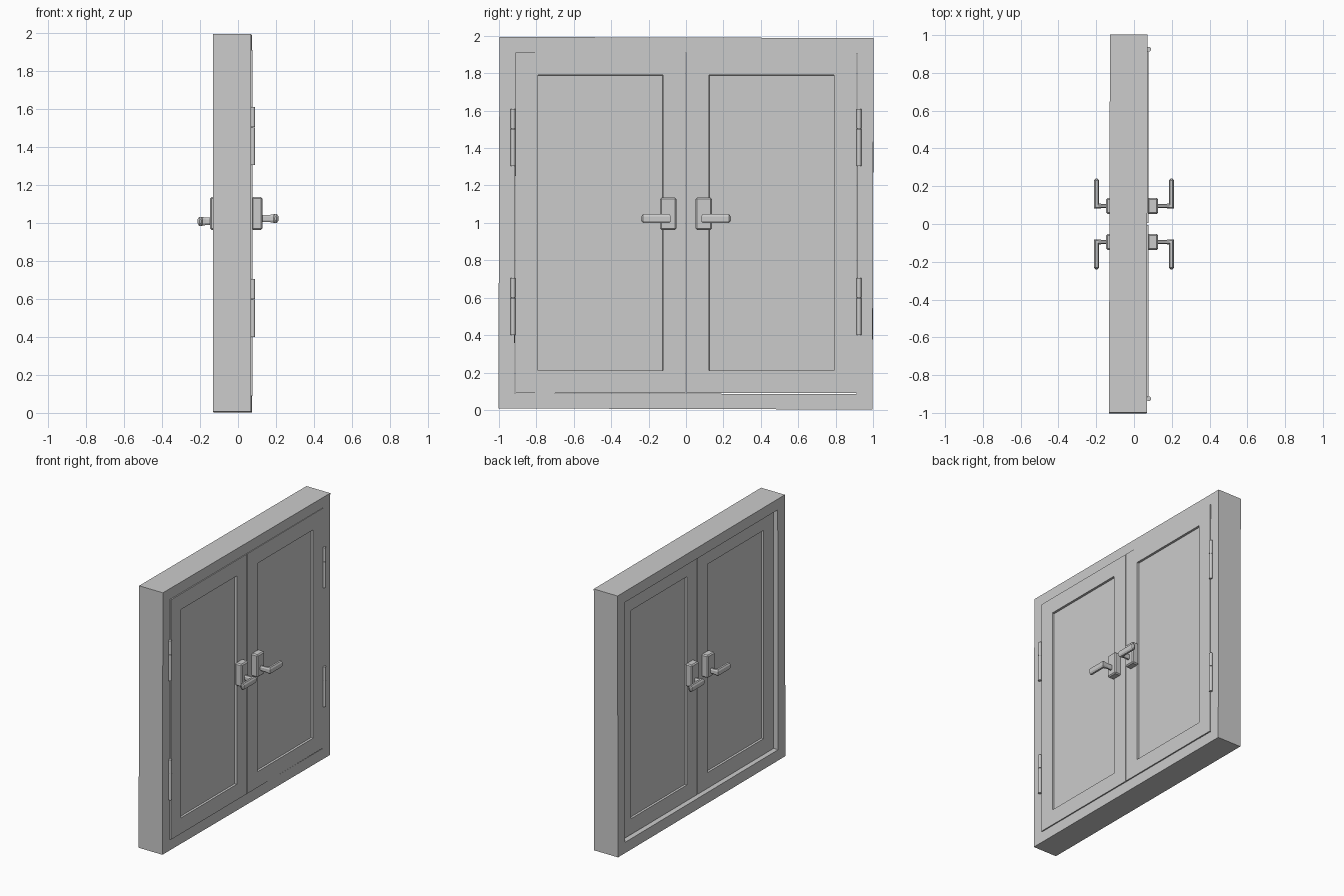
import bpy, bmesh
from mathutils import Vector, Matrix

if "Cube" in bpy.data.objects:
    bpy.data.objects.remove(bpy.data.objects["Cube"])


def make(name, bm):
    bmesh.ops.recalc_face_normals(bm, faces=bm.faces[:])
    me = bpy.data.meshes.new(name)
    bm.to_mesh(me)
    bm.free()
    ob = bpy.data.objects.new(name, me)
    bpy.context.collection.objects.link(ob)
    return ob


def box(bm, lo, hi):
    lo, hi = Vector(lo), Vector(hi)
    m = Matrix.Translation((lo + hi) / 2) @ Matrix.Diagonal((*(hi - lo), 1))
    return bmesh.ops.create_cube(bm, size=1, matrix=m)


# Frame: rectangular ring profile extruded through its depth, very slightly askew
bm = bmesh.new()
rings = []
for x in (-0.13, 0.07):
    for hy, hz in ((1.0, 0.993), (0.914, 0.911)):
        rings.append([bm.verts.new((x, sy * hy, sz * hz))
                      for sy, sz in ((-1, -1), (1, -1), (1, 1), (-1, 1))])
for a, b in ((0, 1), (2, 3), (0, 2), (1, 3)):
    for i in range(4):
        j = (i + 1) % 4
        bm.faces.new((rings[a][i], rings[a][j], rings[b][j], rings[b][i]))
frame = make("door_frame", bm)
frame.location.z = 0.998
frame.rotation_euler = (-0.003, 0, -0.0025)


# Door leaves with a sunken panel on both faces
def door(side, label):
    bm = bmesh.new()
    ys = sorted((side * 0.004, side * 0.912))
    box(bm, (-0.095, ys[0], 0.09), (0.076, ys[1], 1.91))
    bm.normal_update()
    faces = [f for f in bm.faces if abs(f.normal.x) > 0.9]
    bmesh.ops.inset_individual(bm, faces=faces, thickness=0.169)
    bmesh.ops.inset_individual(bm, faces=faces, thickness=0.002, depth=-0.016)
    make(label + "_door", bm)


# Lever handle: bevelled back plate and a bent eight-sided lever
def handle(side, face, label):
    base, out, zc = (0.076, 1, 1.023) if face == "outer" else (-0.095, -1, 1.008)
    bm = bmesh.new()
    xs = sorted((base - out * 0.005, base + out * 0.052))
    ys = sorted((side * 0.052, side * 0.138))
    box(bm, (xs[0], ys[0], 0.963), (xs[1], ys[1], 1.135))
    bmesh.ops.bevel(bm, geom=bm.edges[:], offset=0.008, segments=1, affect='EDGES')
    make(f"{label}_{face}_handle_plate", bm)

    tip = 0.198
    # each ring: centre x, centre y, width direction, size factor
    path = [(abs(base) + 0.04, 0.095, (0, 1), 0.8),
            (tip - 0.03, 0.095, (0, 1), 0.8),
            (tip, 0.095, (-1, 1), 1.0),
            (tip, 0.125, (-1, 0), 1.0),
            (tip, 0.23, (-1, 0), 1.0),
            (tip, 0.24, (-1, 0), 0.4)]
    w, h = 0.014, 0.024
    section = [(-w, -h / 2), (-w / 2, -h), (w / 2, -h), (w, -h / 2),
               (w, h / 2), (w / 2, h), (-w / 2, h), (-w, h / 2)]
    bm = bmesh.new()
    rings = [[bm.verts.new((out * (cx + u * s * d[0]), side * (cy + u * s * d[1]), zc + v * s))
              for u, v in section] for cx, cy, d, s in path]
    for a, b in zip(rings, rings[1:]):
        for i in range(8):
            j = (i + 1) % 8
            bm.faces.new((a[i], a[j], b[j], b[i]))
    bm.faces.new(rings[0])
    bm.faces.new(rings[-1])
    make(f"{label}_{face}_handle_lever", bm)


# Hinge barrels: a long lower and a short upper knuckle
def hinge(side, z, label):
    bm = bmesh.new()
    for z0, z1 in ((z, z + 0.198), (z + 0.2, z + 0.305)):
        bmesh.ops.create_cone(bm, cap_ends=True, segments=12, radius1=0.0125,
                              radius2=0.0125, depth=z1 - z0,
                              matrix=Matrix.Translation((0.078, side * 0.925, (z0 + z1) / 2)))
    make(label + "_hinge", bm)


for side, label in ((-1, "left"), (1, "right")):
    door(side, label)
    for face in ("outer", "inner"):
        handle(side, face, label)
    hinge(side, 0.40, label + "_lower")
    hinge(side, 1.305, label + "_upper")
